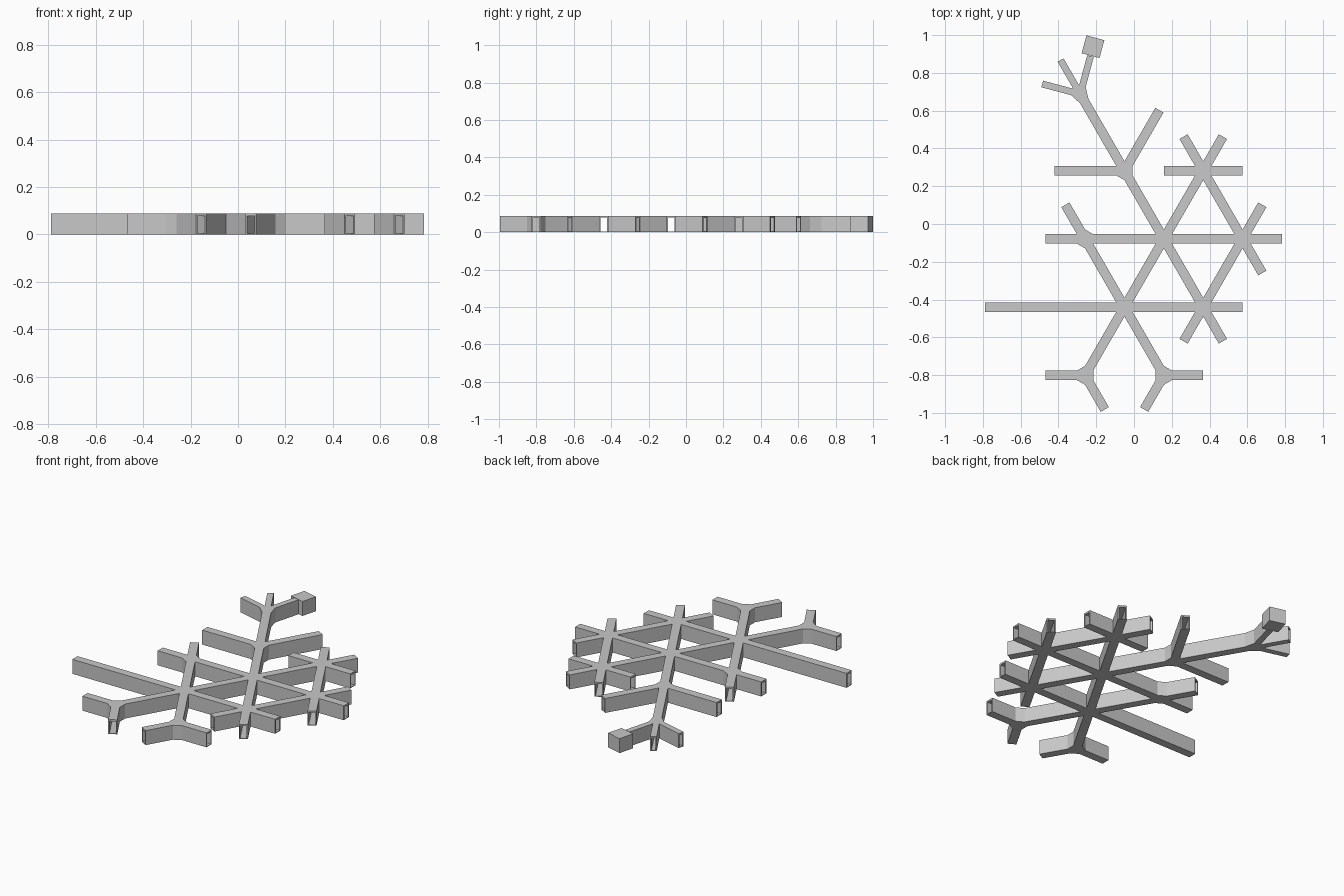
import bpy, bmesh
from math import cos, sin, radians, degrees, atan2
from mathutils import Vector

if "Cube" in bpy.data.objects:
    bpy.data.objects.remove(bpy.data.objects["Cube"], do_unlink=True)

HEIGHT, WIDTH, NARROW = 0.088, 0.05, 0.036
WALL, FLOOR, ROOF = 0.007, 0.004, 0.01
APOTHEM = 0.0433          # centre of a junction to each doorway
STEP = 0.417              # spacing of the triangular layout
ROW = STEP * cos(radians(30))

grey = bpy.data.materials.new("plain grey")
grey.diffuse_color = (0.58, 0.58, 0.58, 1)
grey.use_nodes = True
grey.node_tree.nodes["Principled BSDF"].inputs["Base Color"].default_value = (0.58, 0.58, 0.58, 1)


def direction(angle):
    return Vector((cos(radians(angle)), sin(radians(angle))))


def finish(bm, name):
    bmesh.ops.recalc_face_normals(bm, faces=bm.faces)
    mesh = bpy.data.meshes.new(name)
    bm.to_mesh(mesh)
    bm.free()
    mesh.materials.append(grey)
    obj = bpy.data.objects.new(name, mesh)
    bpy.context.collection.objects.link(obj)
    return obj


def prism(bm, points, low, high):
    bottom = [bm.verts.new((p.x, p.y, low)) for p in points]
    top = [bm.verts.new((p.x, p.y, high)) for p in points]
    bm.faces.new(bottom)
    bm.faces.new(top)
    for i in range(len(points)):
        j = (i + 1) % len(points)
        bm.faces.new((bottom[i], bottom[j], top[j], top[i]))


def corridor(name, start, end, width):
    """Hollow rectangular passage, open at both ends."""
    along = (end - start).normalized()
    side = Vector((-along.y, along.x))
    bm = bmesh.new()
    rings = []
    for p in (start, end):
        for half, low, high in ((width / 2, 0, HEIGHT),
                                (width / 2 - WALL, FLOOR, HEIGHT - ROOF)):
            ring = []
            for s, z in ((-half, low), (half, low), (half, high), (-half, high)):
                q = p + side * s
                ring.append(bm.verts.new((q.x, q.y, z)))
            rings.append(ring)
    outer_a, inner_a, outer_b, inner_b = rings
    for a, b in ((outer_a, outer_b), (inner_a, inner_b),
                 (outer_a, inner_a), (outer_b, inner_b)):
        for i in range(4):
            j = (i + 1) % 4
            bm.faces.new((a[i], a[j], b[j], b[i]))
    finish(bm, name)


def junction(name, centre, doors):
    """Floor and roof slabs, with wall plates between the doorways."""
    doors = sorted((a % 360, w) for a, w in doors)
    corners = []
    for angle, width in doors:
        d = direction(angle)
        side = Vector((-d.y, d.x)) * width / 2
        corners.append((centre + d * APOTHEM - side, centre + d * APOTHEM + side))
    outline = []
    walls = []
    for i, (right, left) in enumerate(corners):
        following = corners[(i + 1) % len(corners)][0]
        gap = (doors[(i + 1) % len(doors)][0] - doors[i][0]) % 360
        outline.append(right)
        if (following - left).length > 0.004:
            outline.append(left)
            chain = [left]
            if gap > 150:
                # A wide gap keeps the outline of the six-sided room
                for turn in range(90, int(gap) - 30, 60):
                    v = centre + direction(doors[i][0] + turn) * WIDTH
                    chain.append(v)
                    outline.append(v)
            chain.append(following)
            walls += zip(chain, chain[1:])
    bm = bmesh.new()
    prism(bm, outline, 0, FLOOR)
    prism(bm, outline, HEIGHT - ROOF, HEIGHT)
    for a, b in walls:
        inward = (centre - (a + b) / 2).normalized() * WALL
        prism(bm, [a, b, b + inward, a + inward], FLOOR, HEIGHT - ROOF)
    finish(bm, name)


# Layout of the junction rooms
origin = Vector((0.158, -0.079))


def place(column, row):
    return origin + Vector((column * STEP, row * ROW))


nodes = {
    "centre": place(0, 0), "right_mid": place(1, 0), "left_mid": place(-1, 0),
    "upper_right": place(0.5, 1), "upper_left": place(-0.5, 1),
    "lower_right": place(0.5, -1), "lower_left": place(-0.5, -1),
    "bottom_left": place(-1, -2), "bottom_right": place(0, -2),
}
nodes["far_end"] = nodes["upper_left"] + direction(120) * 0.468

links = [("centre", n) for n in ("right_mid", "left_mid", "upper_right",
                                 "upper_left", "lower_right", "lower_left")]
links += [("lower_left", n) for n in ("left_mid", "lower_right",
                                      "bottom_left", "bottom_right")]
links += [("right_mid", "upper_right"), ("right_mid", "lower_right"),
          ("upper_left", "far_end")]

# Open-ended branches: room, directions, length, width
HALF = STEP / 2
branches = [
    ("right_mid", (0, 60, -60), HALF, WIDTH),
    ("upper_right", (0, 60, 120, 180), HALF, WIDTH),
    ("lower_right", (0, -60, -120), HALF, WIDTH),
    ("left_mid", (120, 180), HALF, WIDTH),
    ("bottom_left", (180, -60), HALF, WIDTH),
    ("bottom_right", (0, -120), HALF, WIDTH),
    ("upper_left", (60, 180), 0.37, WIDTH),
    ("lower_left", (180,), 0.738, WIDTH),
    ("far_end", (120, 165, 75), HALF, NARROW),
]

doors = {n: [] for n in nodes}
for a, b in links:
    gap = nodes[b] - nodes[a]
    angle = round(degrees(atan2(gap.y, gap.x)))
    d = direction(angle) * APOTHEM
    corridor("corridor_" + a + "_to_" + b, nodes[a] + d, nodes[b] - d, WIDTH)
    doors[a].append((angle, WIDTH))
    doors[b].append((angle + 180, WIDTH))

for n, angles, length, width in branches:
    for angle in angles:
        d = direction(angle)
        corridor("branch_" + n, nodes[n] + d * APOTHEM, nodes[n] + d * length, width)
        doors[n].append((angle, width))

for n, centre in nodes.items():
    junction("junction_" + n, centre, doors[n])

# Closed square room at the end of the far passage
d = direction(75)
side = Vector((-d.y, d.x)) * 0.049
middle = nodes["far_end"] + d * 0.26
bm = bmesh.new()
prism(bm, [middle + d * s * 0.049 + side * t
           for s, t in ((-1, -1), (1, -1), (1, 1), (-1, 1))], 0, HEIGHT)
finish(bm, "end_room")
